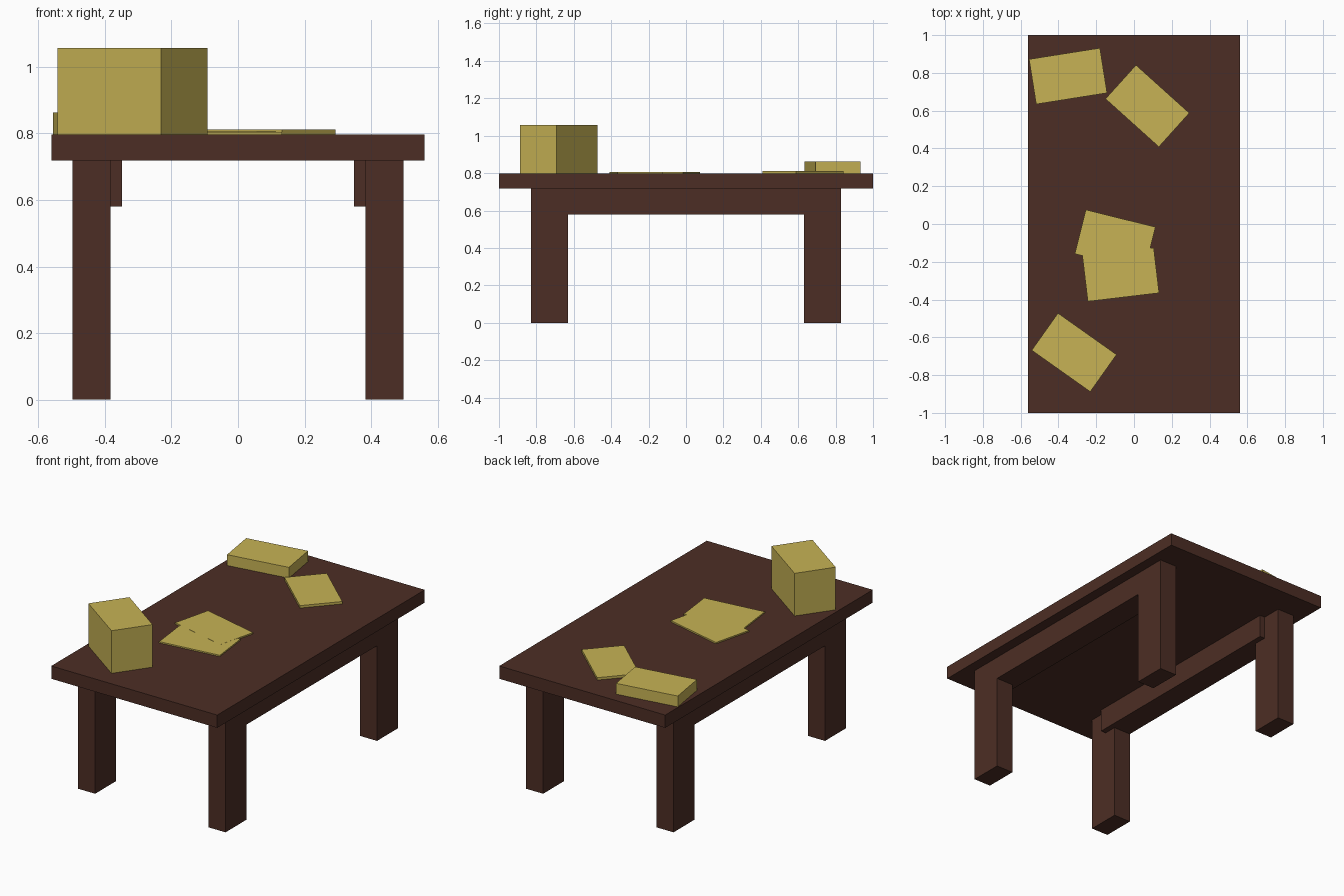
import bpy
import math

if "Cube" in bpy.data.objects:
    bpy.data.objects.remove(bpy.data.objects["Cube"])


def material(name, color):
    mat = bpy.data.materials.new(name)
    mat.diffuse_color = (*color, 1)
    mat.use_nodes = True
    mat.node_tree.nodes["Principled BSDF"].inputs["Base Color"].default_value = mat.diffuse_color
    return mat


WOOD = material("dark_wood", (0.073, 0.027, 0.018))
CARD = material("yellow_card", (0.57, 0.45, 0.09))


def box(name, center, size, mat, angle=0):
    """Box standing on center z, turned about z by angle in degrees."""
    x, y, z = center
    bpy.ops.mesh.primitive_cube_add(size=1, location=(x, y, z + size[2] / 2),
                                    rotation=(0, 0, math.radians(angle)))
    obj = bpy.context.object
    obj.name = name
    obj.scale = size
    bpy.ops.object.transform_apply(location=False, rotation=False, scale=True)
    obj.data.materials.append(mat)
    return obj


TOP_Z = 0.797      # upper surface of the table
UNDER_Z = 0.719    # underside of the table top

# Table top
box("table_top", (0, 0, UNDER_Z), (1.12, 2.0, TOP_Z - UNDER_Z), WOOD)

# Legs, with a side rail flush with their outer faces
for side, sx in (("left", -1), ("right", 1)):
    for end, sy in (("front", -1), ("back", 1)):
        box(f"{end}_{side}_leg", (sx * 0.44, sy * 0.73, 0),
            (0.114, 0.2, UNDER_Z), WOOD)
    box(f"{side}_rail", (sx * 0.423, 0, 0.58),
        (0.148, 1.42, UNDER_Z - 0.58), WOOD)

# Boxes and flat sheets lying on the table: name, x, y, height, angle
items = [
    ("tall_box", -0.317, -0.68, 0.26, -35.3),
    ("low_box", -0.349, 0.783, 0.066, 9),
    ("thin_pad", 0.071, 0.625, 0.015, -42),
    ("back_sheet", -0.10, -0.087, 0.0085, -14),
    ("front_sheet", -0.07, -0.268, 0.008, 6.8),
]
for name, x, y, height, angle in items:
    box(name, (x, y, TOP_Z), (0.38, 0.241, height), CARD, angle)
